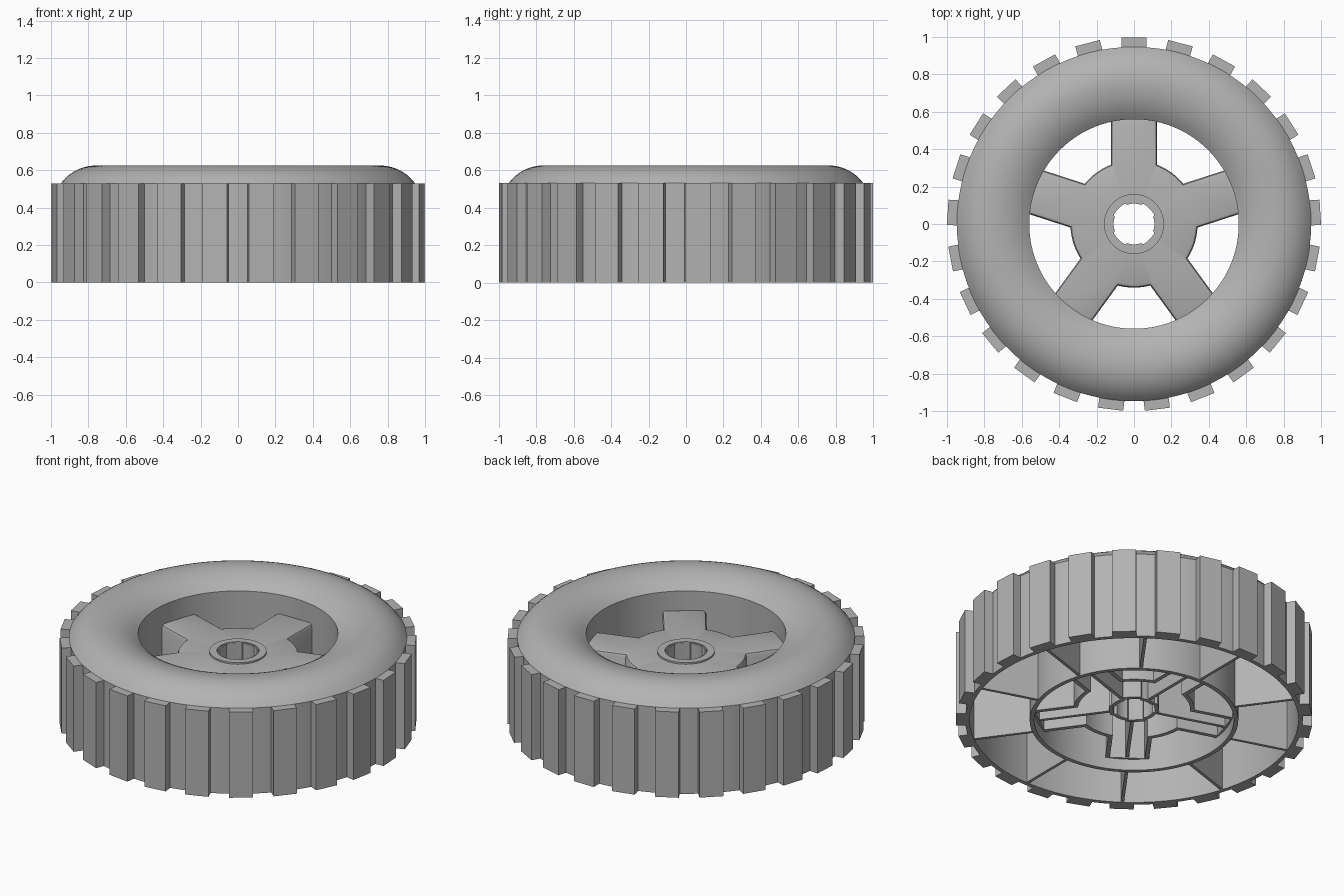
import bpy
import bmesh
from math import sin, cos, pi, radians, sqrt, asin

if "Cube" in bpy.data.objects:
    bpy.data.objects.remove(bpy.data.objects["Cube"], do_unlink=True)

grey = bpy.data.materials.new("light_grey")
grey.use_nodes = True
grey.diffuse_color = (0.45, 0.45, 0.45, 1)
grey.node_tree.nodes["Principled BSDF"].inputs["Base Color"].default_value = grey.diffuse_color

SPOKES = [radians(90 + 72 * i) for i in range(5)]


def finish(name, bm, smooth=True):
    bmesh.ops.recalc_face_normals(bm, faces=bm.faces)
    mesh = bpy.data.meshes.new(name)
    bm.to_mesh(mesh)
    bm.free()
    obj = bpy.data.objects.new(name, mesh)
    bpy.context.collection.objects.link(obj)
    mesh.materials.append(grey)
    if smooth:
        bpy.ops.object.select_all(action="DESELECT")
        obj.select_set(True)
        bpy.context.view_layer.objects.active = obj
        bpy.ops.object.shade_smooth_by_angle(angle=radians(30))
    return obj


def add_loop(bm, points, z):
    return [bm.verts.new((x, y, z)) for x, y in points]


def bridge(bm, a, b):
    for i in range(len(a)):
        j = (i + 1) % len(a)
        bm.faces.new((a[i], a[j], b[j], b[i]))


def circle(r, n=96):
    return [(r * cos(2 * pi * i / n), r * sin(2 * pi * i / n)) for i in range(n)]


def lathe(name, profile):
    """Revolve a closed (radius, height) profile about z."""
    bm = bmesh.new()
    loops = [add_loop(bm, circle(r), z) for r, z in profile]
    for a, b in zip(loops, loops[1:] + loops[:1]):
        bridge(bm, a, b)
    return finish(name, bm)


def add_box(bm, angle, r0, r1, width, z0, z1):
    """Radial box between two radii."""
    ends = [(r0, -width / 2), (r1, -width / 2), (r1, width / 2), (r0, width / 2)]
    pts = [(r * cos(angle) - t * sin(angle), r * sin(angle) + t * cos(angle)) for r, t in ends]
    low, high = add_loop(bm, pts, z0), add_loop(bm, pts, z1)
    bridge(bm, low, high)
    bm.faces.new(low)
    bm.faces.new(high)


# Tyre: hollow underneath, with a domed top between outer and inner walls
def dome(inset):
    pts = []
    for i in range(17):
        t = 1 - i / 8
        half, drop = (0.187, 0.095) if t > 0 else (0.2, 0.072)
        R = (half ** 2 + drop ** 2) / (2 * drop)
        x = t * half
        r = 0.76 + t * (half - inset)
        pts.append((r, 0.625 - inset - R + sqrt(R * R - x * x)))
    return pts


outer = [(0.947, 0)] + dome(0) + [(0.56, 0)]
inner = [(0.922, 0)] + dome(0.025) + [(0.585, 0)]
lathe("tyre_shell", outer + inner[::-1])

# Tread blocks around the outside
bm = bmesh.new()
for i in range(25):
    add_box(bm, radians(90 + 14.4 * i), 0.93, 0.998, 0.135, 0, 0.53)
finish("tread_blocks", bm, smooth=False)

# Radial ribs inside the hollow tyre
bm = bmesh.new()
for i in range(10):
    add_box(bm, radians(90 + 36 * i), 0.575, 0.93, 0.018, 0.005, 0.53)
finish("tyre_ribs", bm, smooth=False)


# Hub and five spokes: one hollow shell, open underneath
def star(offset):
    hub, reach, half = 0.34 - offset, 0.57 - offset, 0.123 - offset
    a = asin(half / hub)
    pts = []
    for s in SPOKES:
        for r, t in ((reach, -half), (reach, half)):
            pts.append((r * cos(s) - t * sin(s), r * sin(s) + t * cos(s)))
        sweep = radians(72) - 2 * a
        for k in range(13):
            ang = s + a + sweep * k / 12
            pts.append((hub * cos(ang), hub * sin(ang)))
    return pts


def fill_between(bm, loop, hole):
    edges = []
    for ring in (loop, hole):
        for i, v in enumerate(ring):
            w = ring[(i + 1) % len(ring)]
            edges.append(bm.edges.get((v, w)) or bm.edges.new((v, w)))
    bmesh.ops.triangle_fill(bm, edges=edges, use_beauty=True)


bm = bmesh.new()
levels = [(0.025, 0.41), (0.025, 0.07), (0, 0.07), (0, 0.415), (0.006, 0.429), (0.02, 0.435)]
loops = [add_loop(bm, star(off), z) for off, z in levels]
for a, b in zip(loops, loops[1:]):
    bridge(bm, a, b)
under_hole = add_loop(bm, circle(0.13, 48), 0.41)
top_hole = add_loop(bm, circle(0.13, 48), 0.435)
bridge(bm, under_hole, top_hole)
fill_between(bm, loops[0], under_hole)
fill_between(bm, loops[-1], top_hole)
finish("hub_and_spokes", bm)

# Stiffening rib under each spoke
bm = bmesh.new()
for s in SPOKES:
    add_box(bm, s, 0.13, 0.55, 0.02, 0.075, 0.42)
finish("spoke_ribs", bm, smooth=False)


# Axle tube with a notched bore
def bore(extra):
    pts = []
    for i in range(72):
        a = 2 * pi * i / 72
        d = abs((a + pi / 4) % (pi / 2) - pi / 4)
        r = 0.109 if d < radians(24) else 0.1 / cos(pi / 4 - d) + 0.016
        pts.append(((r + extra) * cos(a), (r + extra) * sin(a)))
    return pts


bm = bmesh.new()
loops = [add_loop(bm, bore(e), z) for e, z in ((0, 0.07), (0.024, 0.07), (0.024, 0.44), (0, 0.44))]
for a, b in zip(loops, loops[1:] + loops[:1]):
    bridge(bm, a, b)
finish("axle_tube", bm)

# Raised collar around the bore
lathe("hub_collar", [(0.16, 0.43), (0.16, 0.445), (0.118, 0.445), (0.118, 0.43)])
